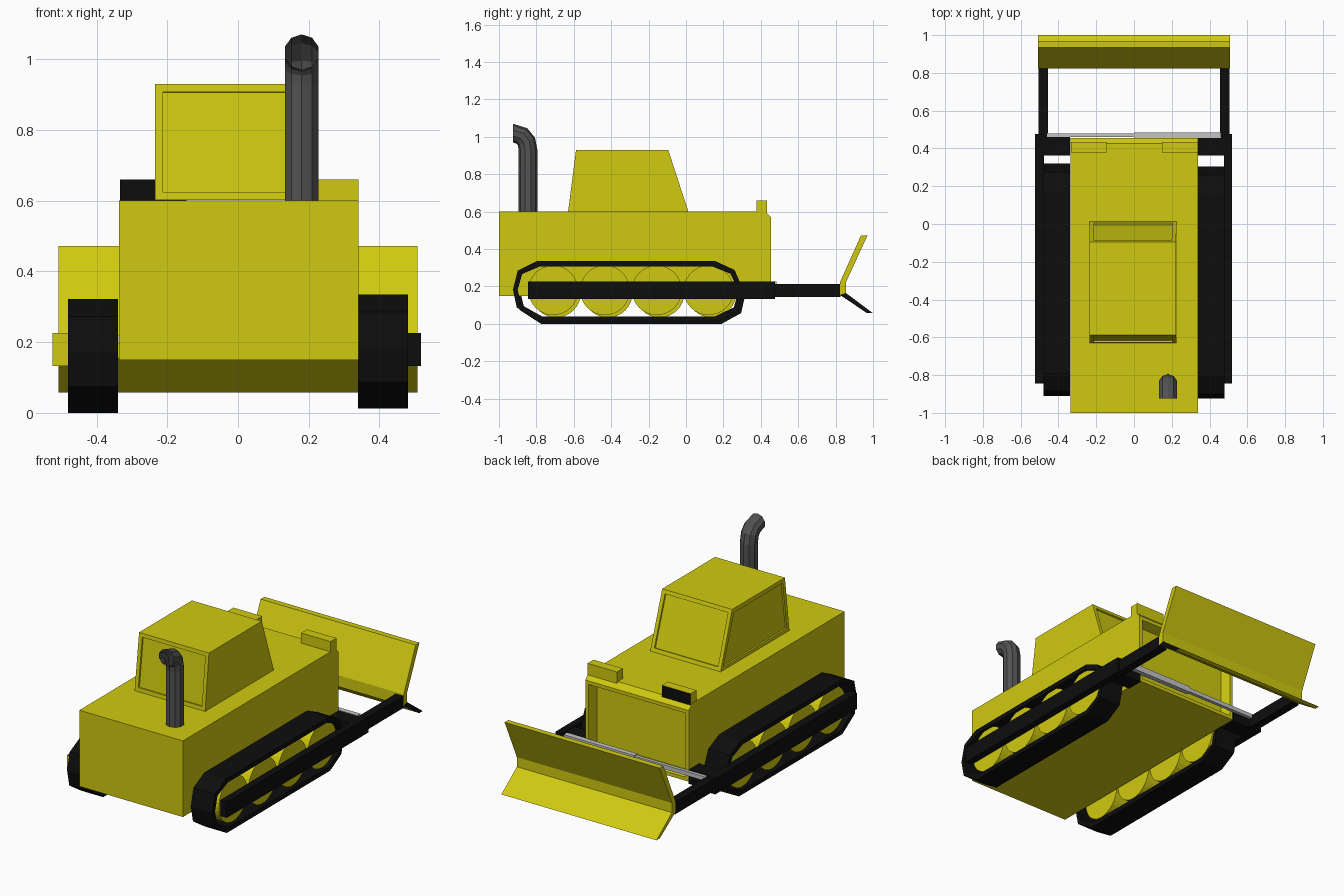
import bpy, bmesh, math
from mathutils import Vector

if "Cube" in bpy.data.objects:
    bpy.data.objects.remove(bpy.data.objects["Cube"])


def material(name, rgb):
    m = bpy.data.materials.new(name)
    m.diffuse_color = (*rgb, 1)
    m.use_nodes = True
    m.node_tree.nodes["Principled BSDF"].inputs["Base Color"].default_value = m.diffuse_color
    return m


YELLOW = material("yellow paint", (0.63, 0.59, 0.005))
BLACK = material("black rubber", (0.004, 0.004, 0.004))
DARK = material("dark grey metal", (0.085, 0.085, 0.085))
SILVER = material("light grey metal", (0.55, 0.55, 0.57))


def finish(name, bm, mat):
    bmesh.ops.recalc_face_normals(bm, faces=bm.faces)
    me = bpy.data.meshes.new(name)
    bm.to_mesh(me)
    bm.free()
    me.materials.append(mat)
    ob = bpy.data.objects.new(name, me)
    bpy.context.collection.objects.link(ob)
    return ob


def prism(name, pts, x0, x1, mat, edit=None):
    """Extrude a (y, z) profile from x0 to x1."""
    bm = bmesh.new()
    f = bm.faces.new([bm.verts.new((x0, y, z)) for y, z in pts])
    new = bmesh.ops.extrude_face_region(bm, geom=[f])["geom"]
    bmesh.ops.translate(bm, vec=(x1 - x0, 0, 0), verts=[v for v in new if isinstance(v, bmesh.types.BMVert)])
    bmesh.ops.recalc_face_normals(bm, faces=bm.faces)
    if edit:
        edit(bm)
    return finish(name, bm, mat)


def box(name, x0, x1, y0, y1, z0, z1, mat):
    return prism(name, [(y0, z0), (y1, z0), (y1, z1), (y0, z1)], x0, x1, mat)


def paint(ob, mat, direction):
    """Recolour the faces that look along one direction."""
    ob.data.materials.append(mat)
    for p in ob.data.polygons:
        if p.normal.dot(Vector(direction)) > 0.8:
            p.material_index = len(ob.data.materials) - 1


def recess(bm, direction, width, depth, slope=0.0):
    """Sink a framed panel into the face looking along a direction."""
    bm.normal_update()
    f = max(bm.faces, key=lambda f: f.normal.dot(Vector(direction)))
    bmesh.ops.inset_region(bm, faces=[f], thickness=width, depth=0)
    bmesh.ops.inset_region(bm, faces=[f], thickness=max(slope, 0.0005), depth=-depth)


# Body with chamfered nose and sunken grille
prism("body", [(-1, .15), (.455, .15), (.455, .57), (.425, .6), (-1, .6)], -.337, .34, YELLOW,
      lambda bm: recess(bm, (0, 1, 0), .03, .06, .02))


# Cab with three sunken windows
def cab_windows(bm):
    for v in bm.verts:
        if v.co.z > .9 and v.co.x > 0:
            v.co.x -= .004
    for d in ((0, -1, 0), (0, 1, 0), (-1, 0, 0)):
        recess(bm, d, .032, .01)


prism("cab", [(-.63, .602), (.012, .602), (-.095, .93), (-.588, .93)], -.235, .226, YELLOW, cab_windows)

# Lamps on the nose
lamp = box("left_lamp", -.333, -.145, .378, .433, .59, .66, YELLOW)
paint(lamp, BLACK, (0, -1, 0))
paint(lamp, BLACK, (0, 1, 0))
box("right_lamp", .148, .34, .378, .433, .59, .66, YELLOW)

# Exhaust pipe: ten-sided rings swept along a bend, open at the end
bm = bmesh.new()
path = [(-.845, .6, 0), (-.845, .93, 5), (-.853, .975, 25), (-.877, 1.005, 55), (-.925, 1.02, 90)]
rings = []
for y, z, tilt in path:
    t = math.radians(tilt)
    rings.append([bm.verts.new((.18 + .05 * math.cos(a), y + .05 * math.sin(a) * math.cos(t),
                                z + .05 * math.sin(a) * math.sin(t)))
                  for a in (math.tau * (i + .5) / 10 for i in range(10))])
for r, s in zip(rings, rings[1:]):
    for i in range(10):
        j = (i + 1) % 10
        bm.faces.new((r[i], r[j], s[j], s[i]))
pipe = finish("exhaust_pipe", bm, DARK)

# Track belts, road wheels and push arms
OUTLINE = [(-.80, .322), (.158, .322), (.26, .275), (.305, .17), (.28, .058), (.175, 0),
           (-.79, 0), (-.905, .075), (-.925, .17), (-.90, .272)]
for side, s, dy, dz in (("right", 1, 0, .013), ("left", -1, .015, 0)):
    bm = bmesh.new()
    loops = []
    for x in (.339, .48):
        for ky, kz in ((1, 1), (.96, .83)):
            loops.append([bm.verts.new((s * x, -.31 + (y + .31) * ky + dy, .161 + (z - .161) * kz + dz))
                          for y, z in OUTLINE])
    n = len(OUTLINE)
    for a, b in ((0, 1), (1, 3), (3, 2), (2, 0)):
        for i in range(n):
            j = (i + 1) % n
            bm.faces.new((loops[a][i], loops[a][j], loops[b][j], loops[b][i]))
    finish(side + "_track", bm, BLACK)

    for k in range(4):
        cy, cz = -.71 + .277 * k + dy, .167 + dz
        circle = [(cy + .133 * math.cos(math.tau * i / 32), cz + .133 * math.sin(math.tau * i / 32))
                  for i in range(32)]
        prism(f"{side}_wheel_{k + 1}", circle, s * .345, s * .465, YELLOW)

    outer = .518 if s > 0 else .525
    rail = box(side + "_rail", s * .476, s * outer, -.845, .477, .133, .226, BLACK)
    if s < 0:
        paint(rail, YELLOW, (0, -1, 0))
    box(side + "_bracket", s * .34, s * .48, .362, .46, .14, .223, BLACK)
    box(side + "_push_arm", s * .455, s * .506, .44, .825, .143, .213, BLACK)

# Cross ram under the nose, thick and thin halves
box("ram_sleeve", 0, .46, .455, .485, .19, .226, SILVER)
box("ram_rod", -.46, 0, .46, .48, .196, .22, SILVER)

# Blade with a kinked lower cutting edge
prism("blade", [(.823, .155), (.855, .165), (.855, .222), (.97, .472), (.935, .472), (.823, .222)],
      -.507, .507, YELLOW)
edge = prism("blade_cutting_edge", [(.823, .155), (.968, .057), (1, .057), (.855, .165)], -.507, .507, YELLOW)
paint(edge, BLACK, (1, 0, 0))
